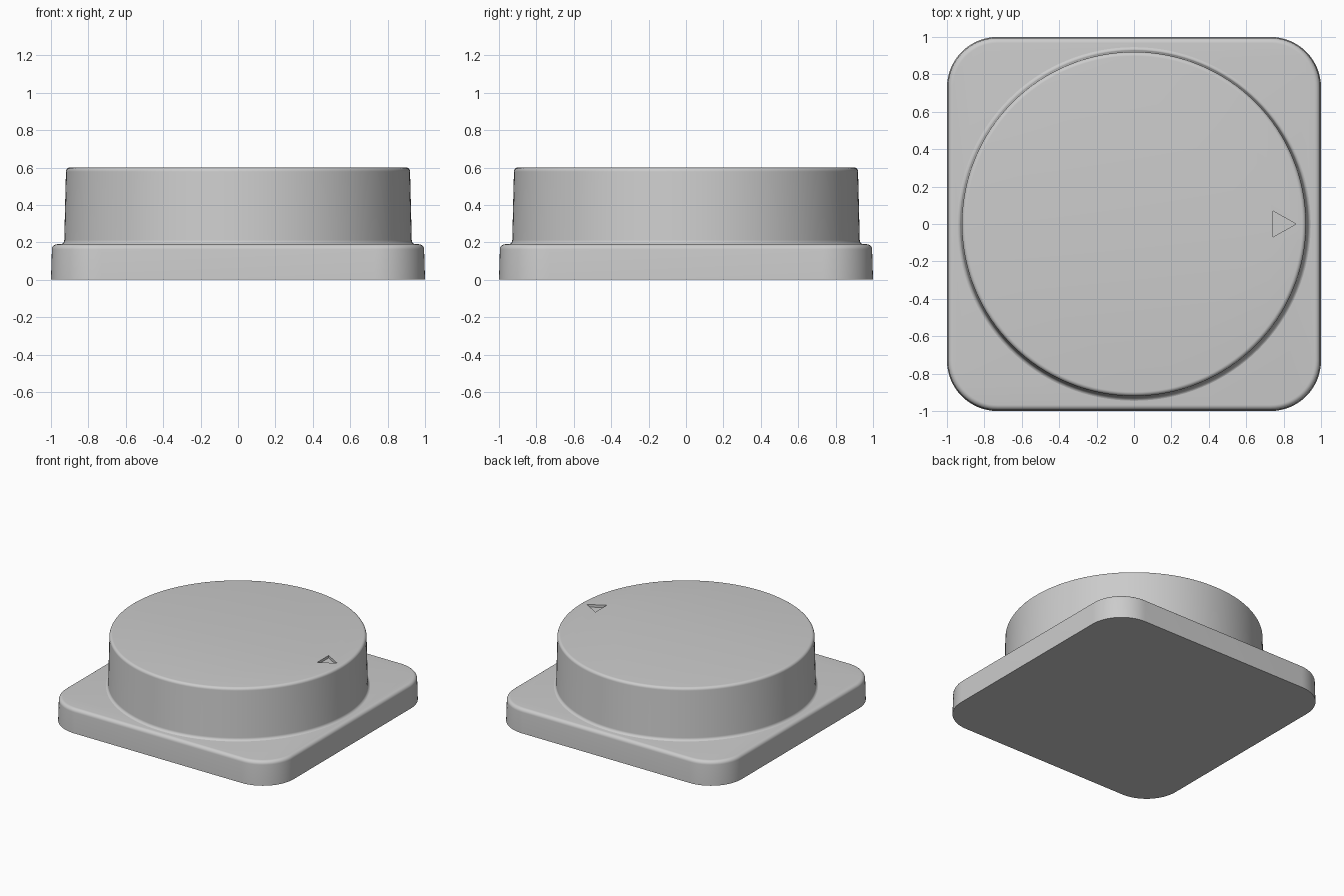
import bpy, bmesh
from math import cos, sin, pi

old = bpy.data.objects.get("Cube")
if old:
    bpy.data.objects.remove(old, do_unlink=True)

grey = bpy.data.materials.new("plain grey")
grey.use_nodes = True
COLOUR = (0.6, 0.6, 0.6, 1)
grey.diffuse_color = COLOUR
grey.node_tree.nodes["Principled BSDF"].inputs["Base Color"].default_value = COLOUR


def rounded_square(half, radius, steps):
    """Outline with four arc corners; a circle when radius equals half."""
    c = half - radius
    pts = []
    for q, (sx, sy) in enumerate(((1, 1), (-1, 1), (-1, -1), (1, -1))):
        # a full circle must not repeat the points shared by two quadrants
        for i in range(steps + (c > 1e-5)):
            a = (q + i / steps) * pi / 2
            pts.append((sx * c + radius * cos(a), sy * c + radius * sin(a)))
    return pts


def loft(name, layers):
    """Closed solid through stacked outlines: [(points, z), ...]."""
    bm = bmesh.new()
    rings = [[bm.verts.new((x, y, z)) for x, y in pts] for pts, z in layers]
    for lo, hi in zip(rings, rings[1:]):
        for i in range(len(lo)):
            j = (i + 1) % len(lo)
            bm.faces.new((lo[i], lo[j], hi[j], hi[i]))
    bm.faces.new(rings[0][::-1])
    bm.faces.new(rings[-1])
    bmesh.ops.recalc_face_normals(bm, faces=bm.faces)
    mesh = bpy.data.meshes.new(name)
    bm.to_mesh(mesh)
    bm.free()
    mesh.materials.append(grey)
    obj = bpy.data.objects.new(name, mesh)
    bpy.context.collection.objects.link(obj)
    return obj


def arc(cx, cz, r, start, end, steps=6):
    """Profile points (size, z) along an arc, angles in quarter turns."""
    angles = [(start + (end - start) * i / steps) * pi / 2 for i in range(steps + 1)]
    return [(cx + r * cos(a), cz + r * sin(a)) for a in angles]


# Square base with rounded corners and a softened top edge
CORNER = 0.27
base_profile = [(1.0, 0.0)] + arc(0.967, 0.162, 0.028, 0, 1)
base = loft("base", [(rounded_square(s, CORNER - (1 - s), 16), z) for s, z in base_profile])

# Round cap: fillet at the foot, slightly tapered wall, softened rim
cap_profile = [(0.952, 0.17)] + arc(0.952, 0.212, 0.023, 3, 2) + arc(0.898, 0.578, 0.022, 0, 1)
cap = loft("round_cap", [(rounded_square(s, s, 32), z) for s, z in cap_profile])

# Engraved triangular pointer near the +x rim
triangle = [(0.742, -0.07), (0.866, 0), (0.742, 0.07)]
cutter = loft("pointer_cutter", [(triangle, 0.58), (triangle, 0.65)])
cutter.hide_render = True
cut = cap.modifiers.new("pointer", 'BOOLEAN')
cut.operation = 'DIFFERENCE'
cut.solver = 'EXACT'
cut.object = cutter
bpy.context.view_layer.objects.active = cap
bpy.ops.object.modifier_apply(modifier=cut.name)
bpy.data.objects.remove(cutter, do_unlink=True)

# Smooth shading with crisp edges kept
bpy.ops.object.select_all(action='DESELECT')
for obj in (base, cap):
    obj.select_set(True)
bpy.context.view_layer.objects.active = base
bpy.ops.object.shade_smooth_by_angle(angle=pi / 6)
